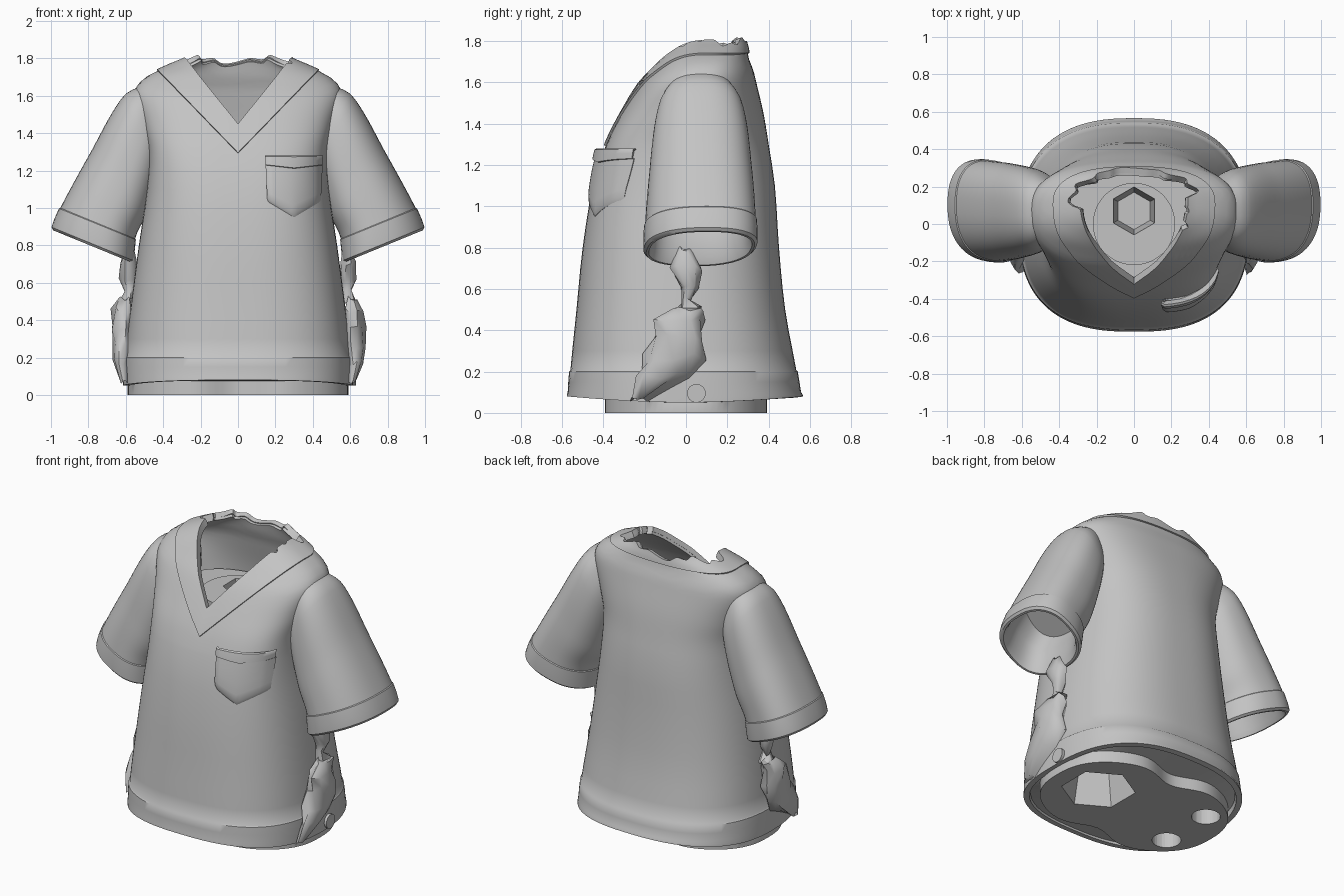
import bpy, bmesh, math, random
from mathutils import Vector

random.seed(4)
cube = bpy.data.objects.get("Cube")
if cube:
    bpy.data.objects.remove(cube, do_unlink=True)

cloth = bpy.data.materials.new("plain grey")
cloth.use_nodes = True
GREY = (0.55, 0.55, 0.55, 1)
cloth.diffuse_color = GREY
cloth.node_tree.nodes["Principled BSDF"].inputs["Base Color"].default_value = GREY
N = 96


def blend(keys, t):
    """Smooth interpolation through rows of (t, values...)."""
    t = min(max(t, keys[0][0]), keys[-1][0])
    i = 0
    while i < len(keys) - 2 and t > keys[i + 1][0]:
        i += 1
    p0, p1, p2, p3 = (keys[min(max(k, 0), len(keys) - 1)] for k in range(i - 1, i + 3))
    h = p2[0] - p1[0]
    u = (t - p1[0]) / h
    out = []
    for a, b, c, d in list(zip(p0, p1, p2, p3))[1:]:
        m1 = (c - a) / (p2[0] - p0[0]) * h
        m2 = (d - b) / (p3[0] - p1[0]) * h
        out.append((2*u**3 - 3*u*u + 1)*b + (u**3 - 2*u*u + u)*m1
                   + (3*u*u - 2*u**3)*c + (u**3 - u*u)*m2)
    return out


def bend(v, power=2.5):
    return math.copysign(abs(v) ** (2 / power), v)


def finish(obj, angle=40):
    bpy.ops.object.select_all(action='DESELECT')
    obj.select_set(True)
    bpy.context.view_layer.objects.active = obj
    for mod in list(obj.modifiers):
        bpy.ops.object.modifier_apply(modifier=mod.name)
    bpy.ops.object.shade_smooth_by_angle(angle=math.radians(angle))


def loft(name, rings, closed=True, caps=False, thick=0):
    """Skin a list of equal-length rows of points."""
    bm = bmesh.new()
    rows = [[bm.verts.new(p) for p in ring] for ring in rings]
    n = len(rows[0])
    for low, high in zip(rows, rows[1:]):
        for j in range(n if closed else n - 1):
            k = (j + 1) % n
            bm.faces.new((low[j], low[k], high[k], high[j]))
    if caps:
        bm.faces.new(rows[0])
        bm.faces.new(rows[-1])
        bmesh.ops.recalc_face_normals(bm, faces=bm.faces)
    mesh = bpy.data.meshes.new(name)
    bm.to_mesh(mesh)
    bm.free()
    obj = bpy.data.objects.new(name, mesh)
    bpy.context.collection.objects.link(obj)
    mesh.materials.append(cloth)
    if thick:
        mod = obj.modifiers.new("thickness", 'SOLIDIFY')
        mod.thickness = thick
        mod.offset = -1
    return obj


# Shirt silhouette: height, half width, front y, back y, front squareness
BODY = [(.04, .61, -.57, .56, 2.6), (.2, .605, -.56, .535, 2.6), (.5, .57, -.53, .48, 2.6),
        (.8, .53, -.5, .45, 2.65), (1.1, .487, -.45, .43, 2.9), (1.3, .48, -.385, .4, 3.2),
        (1.45, .515, -.31, .375, 2.9), (1.6, .555, -.22, .34, 2.6), (1.66, .535, -.165, .325, 2.5),
        (1.71, .475, -.12, .305, 2.5), (1.76, .37, -.07, .295, 2.5),
        (1.8, .28, -.04, .285, 2.5), (1.84, .25, -.03, .28, 2.5)]


def body_point(th, z, grow=0.0, scale=1.0):
    a, f, b, front = blend(BODY, z)
    power = front if math.cos(th) > 0 else 2.5
    return Vector(((a + grow) * scale * bend(math.sin(th), power),
                   (f + b) / 2 - ((b - f) / 2 + grow) * scale * bend(math.cos(th), power), z))


def front_y(x, z):
    a, f, b, power = blend(BODY, z)
    return (f + b) / 2 - (b - f) / 2 * max(0, 1 - abs(x / a) ** power) ** (1 / power)


def v_height(th, tip, slope, cap):
    """Height where a V line crosses the shirt at this angle."""
    if math.cos(th) < 0:
        return cap
    low, high = tip, cap
    for _ in range(30):
        mid = (low + high) / 2
        if tip + slope * abs(body_point(th, mid).x) > mid:
            low = mid
        else:
            high = mid
    return low


def neck_top(th):
    return v_height(th, 1.44, 1.25, 1.785 + .014 * math.sin(5*th + 1) + .01 * math.sin(13*th))


angles = [2 * math.pi * j / N for j in range(N)]

# Shirt shell with a stepped hem band and V neck
rings = []
for z in (0, .05, .1, .15, .2, .207, .3, .4, .5, .6, .7, .8, .9, 1, 1.1, 1.2):
    ring = []
    for th in angles:
        p = body_point(th, z, .006 if z <= .2 else 0)
        if z < .1:
            hem = .05 + .06 * p.y * p.y + .01 * abs(math.cos(th))
            p.z = hem + (.1 - hem) * z / .1
        ring.append(p)
    rings.append(ring)
for i in range(1, 19):
    rings.append([body_point(th, 1.2 + (neck_top(th) - 1.2) * i / 18) for th in angles])
finish(loft("shirt_body", rings, thick=.035))

# Collar band around the V neck
rings = []
for i in range(7):
    ring = []
    for th in angles:
        low = v_height(th, 1.29, 1.05, 1.735)
        z = low + (neck_top(th) + .004 - low) * i / 6
        p = body_point(th, z, .009)
        p.z += .006
        ring.append(p)
    rings.append(ring)
finish(loft("collar_band", rings, thick=.03))

# Inner torso with a two-lobed base
rings = []
for z in (0, .075):
    ring = []
    for th in angles:
        x = .59 * math.sin(th)
        ring.append((x, -.435 * bend(math.cos(th)) * (1 - .24 * math.exp(-(x / .17) ** 2)), z))
    rings.append(ring)
for z, s in ((.09, .95), (.2, .94), (.4, .92), (.8, .9), (1.1, .88), (1.3, .86), (1.4, .85)):
    rings.append([body_point(th, z, 0, s) for th in angles])
torso = loft("inner_torso", rings, caps=True)


# Neck seat inside the opening
def disc(name, r, z0, z1, x=0, y=0, sides=48, r2=None):
    def circle(rad, z):
        return [(x + rad * math.sin(2*math.pi*k/sides), y + rad * math.cos(2*math.pi*k/sides), z)
                for k in range(sides)]
    return loft(name, [circle(r, z0), circle(r2 or r, z1)], caps=True)


seat = disc("neck_seat", .22, 1.36, 1.44)


def cut(target, cutter):
    cutter.hide_render = True
    mod = target.modifiers.new("hole", 'BOOLEAN')
    mod.operation = 'DIFFERENCE'
    mod.solver = 'EXACT'
    mod.object = cutter
    finish(target)
    bpy.data.objects.remove(cutter, do_unlink=True)


# Peg holes in the base and in the neck seat
cut(torso, disc("hex_cutter", .23, -.05, .3, .29, .02, 6, .16))
for y in (-.18, .18):
    cut(torso, disc("peg_cutter", .085, -.05, .3, -.4, y, 32))
for part in (torso, seat):
    cut(part, disc("neck_cutter", .1, 1.2, 1.5, 0, .07, 6, .135))

# Sleeves: position, outer x z, inner x z, half depth, centre y
SLEEVE = [(0, .5, 1.66, .37, 1.5, .14, .07), (.15, .615, 1.595, .4, 1.28, .21, .07),
          (.5, .795, 1.285, .48, .99, .25, .07), (.85, .95, 1.0, .55, .835, .265, .07),
          (1, 1.0, .885, .56, .705, .27, .07)]


def sleeve_ring(side, t, inset=0.0):
    ox, oz, ix, iz, ry, yc = blend(SLEEVE, t)
    c = Vector(((ox + ix) / 2, yc, (oz + iz) / 2))
    u = Vector(((ox - ix) / 2, 0, (oz - iz) / 2))
    u *= 1 - inset / u.length
    u.y = .035 * t
    ring = []
    for k in range(56):
        ph = 2 * math.pi * k / 56
        p = c + u * bend(math.cos(ph), 2.4) + Vector((0, (ry - inset) * bend(math.sin(ph), 2.4), 0))
        p.x *= side
        ring.append(p)
    return ring


# Ragged strips under the sleeves: height, centre y, half depth, centre x, half width
UPPER = [(.8, 0, .03, .58, .02), (.7, .0, .075, .59, .045), (.62, .02, .04, .59, .045),
         (.55, .0, .02, .58, .03), (.5, .02, .06, .59, .04)]
LOWER = [(.51, .02, .08, .61, .03), (.45, -.03, .12, .615, .06), (.36, -.03, .12, .62, .06),
         (.27, -.06, .15, .62, .055), (.18, -.12, .13, .625, .04), (.07, -.23, .04, .61, .02)]

for side, word in ((1, "left"), (-1, "right")):
    rings = [sleeve_ring(side, i / 20 * .85) for i in range(21)]
    rings += [sleeve_ring(side, t, g) for t, g in
              ((.856, -.005), (.93, -.005), (.985, -.002), (1, .012), (1, .025),
               (.96, .035), (.8, .04), (.6, .045))]
    finish(loft(word + "_sleeve", rings, caps=True))
    for label, rows in (("upper", UPPER), ("lower", LOWER)):
        rings = []
        for z, y, ry, x, rx in rows:
            ring = []
            for k in range(10):
                ph = 2 * math.pi * k / 10
                r = random.uniform(.75, 1.15)
                ring.append((side * (x + rx * r * math.cos(ph)), y + ry * r * math.sin(ph),
                             z + random.uniform(-.02, .02)))
            rings.append(ring)
        finish(loft(f"{word}_{label}_ragged_strip", rings, caps=True), 50)

# Small plug on the left hem
plug = disc("hem_plug", .045, -.03, .03, sides=24)
plug.rotation_euler = (0, math.pi / 2, 0)
plug.location = (.6, .05, .095)
finish(plug)

# Chest pocket that follows the shirt, with a raised top band
rings = []
for v, lift in ((0, 0), (.06, .012), (.2, .018), (.4, .022), (.6, .026), (.79, .03),
                (.8, .04), (.9, .044), (.98, .046), (1, .036)):
    ring = []
    for j in range(17):
        u = j / 8 - 1
        x = .3 + u * (.143 + .012 * v)
        low = .95 + .085 * abs(u)
        z = low + (1.28 - low) * v
        edge = .012 if abs(u) == 1 else 0
        ring.append((x, front_y(x, z) - lift + edge - .006, z))
    rings.append(ring)
finish(loft("chest_pocket", rings, closed=False, thick=.05))
